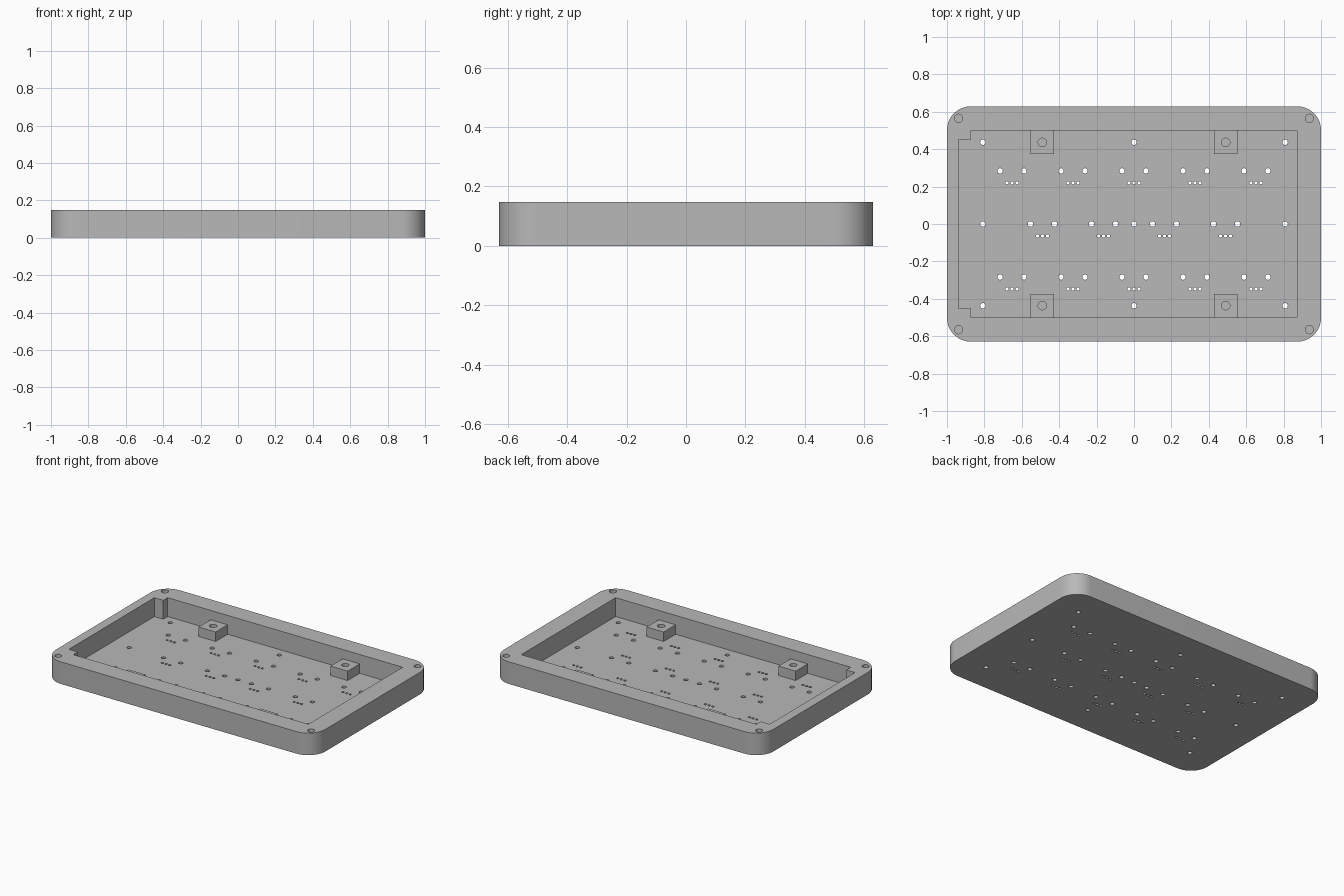
import bpy
import bmesh
from math import cos, sin, pi

cube = bpy.data.objects.get("Cube")
if cube:
    bpy.data.objects.remove(cube, do_unlink=True)

HALF_X, HALF_Y, HEIGHT = 1.0, 0.629, 0.148
CORNER, FLOOR, BOSS_TOP = 0.128, 0.0215, 0.085

grey = bpy.data.materials.new("plain grey")
grey.use_nodes = True
grey.diffuse_color = (0.48, 0.48, 0.48, 1)
grey.node_tree.nodes["Principled BSDF"].inputs["Base Color"].default_value = grey.diffuse_color


def arc(x, y, r, start, end, steps):
    angles = [start + (end - start) * i / steps for i in range(steps + 1)]
    return [(x + r * cos(a), y + r * sin(a)) for a in angles]


def circle(x, y, r, sides=24):
    return arc(x, y, r, 0, 2 * pi, sides)[:-1]


def prisms(name, outlines, z0, z1):
    """Object made of upright prisms, one for each outline."""
    bm = bmesh.new()
    for outline in outlines:
        base = bm.faces.new([bm.verts.new((x, y, z0)) for x, y in outline])
        new = bmesh.ops.extrude_face_region(bm, geom=[base])["geom"]
        top = [v for v in new if isinstance(v, bmesh.types.BMVert)]
        bmesh.ops.translate(bm, verts=top, vec=(0, 0, z1 - z0))
    bmesh.ops.recalc_face_normals(bm, faces=bm.faces)
    mesh = bpy.data.meshes.new(name)
    bm.to_mesh(mesh)
    bm.free()
    mesh.materials.append(grey)
    obj = bpy.data.objects.new(name, mesh)
    bpy.context.collection.objects.link(obj)
    return obj


def activate(obj):
    bpy.ops.object.select_all(action="DESELECT")
    obj.select_set(True)
    bpy.context.view_layer.objects.active = obj


def cut(obj, outlines, z0, z1):
    cutter = prisms("cutter", outlines, z0, z1)
    cutter.hide_render = True
    mod = obj.modifiers.new("cut", "BOOLEAN")
    mod.operation, mod.solver, mod.object = "DIFFERENCE", "EXACT", cutter
    activate(obj)
    bpy.ops.object.modifier_apply(modifier=mod.name)
    bpy.data.objects.remove(cutter, do_unlink=True)


def smooth(obj):
    activate(obj)
    bpy.ops.object.shade_smooth_by_angle(angle=pi / 6)


# Rounded tray body
outline = []
for i, (sx, sy) in enumerate([(1, 1), (-1, 1), (-1, -1), (1, -1)]):
    outline += arc(sx * (HALF_X - CORNER), sy * (HALF_Y - CORNER), CORNER,
                   i * pi / 2, (i + 1) * pi / 2, 16)
tray = prisms("tray", [outline], 0, HEIGHT)

# Pocket with a wider bay on the right side
half = [(0.872, 0.5), (-0.872, 0.5), (-0.872, 0.453), (-0.938, 0.453)]
pocket = half + [(x, -y) for x, y in reversed(half)]
cut(tray, [pocket], FLOOR, HEIGHT + 0.1)

# Blind screw holes in the rim corners
cut(tray, [circle(sx * 0.938, sy * 0.565, 0.022) for sx in (-1, 1) for sy in (-1, 1)],
    FLOOR, HEIGHT + 0.1)

# Mounting holes, then paired pin holes with three small lead holes each
holes = [circle(x, y, 0.0145, 16) for x in (-0.808, 0, 0.808) for y in (-0.437, 0, 0.437)]
PITCH = 0.326
stations = [(i * PITCH, y) for i in range(-2, 3) for y in (-0.284, 0.284)]
stations += [((i + 0.5) * PITCH, 0) for i in range(-2, 2)]
for x, y in stations:
    holes += [circle(x + dx, y, 0.0145, 16) for dx in (-0.064, 0.064)]
    holes += [circle(x + dx, y - 0.064, 0.0085, 12) for dx in (-0.027, 0, 0.027)]
cut(tray, holes, -0.05, FLOOR + 0.03)
smooth(tray)

# Square screw bosses against the long walls
for side, sx in (("left", 1), ("right", -1)):
    for end, sy in (("front", -1), ("back", 1)):
        cx, w = sx * 0.49, 0.063
        square = [(cx - w, sy * 0.373), (cx + w, sy * 0.373),
                  (cx + w, sy * 0.505), (cx - w, sy * 0.505)]
        boss = prisms(f"{end}_{side}_boss", [square], FLOOR - 0.005, BOSS_TOP)
        cut(boss, [circle(cx, sy * 0.436, 0.023)], FLOOR, BOSS_TOP + 0.1)
        smooth(boss)
